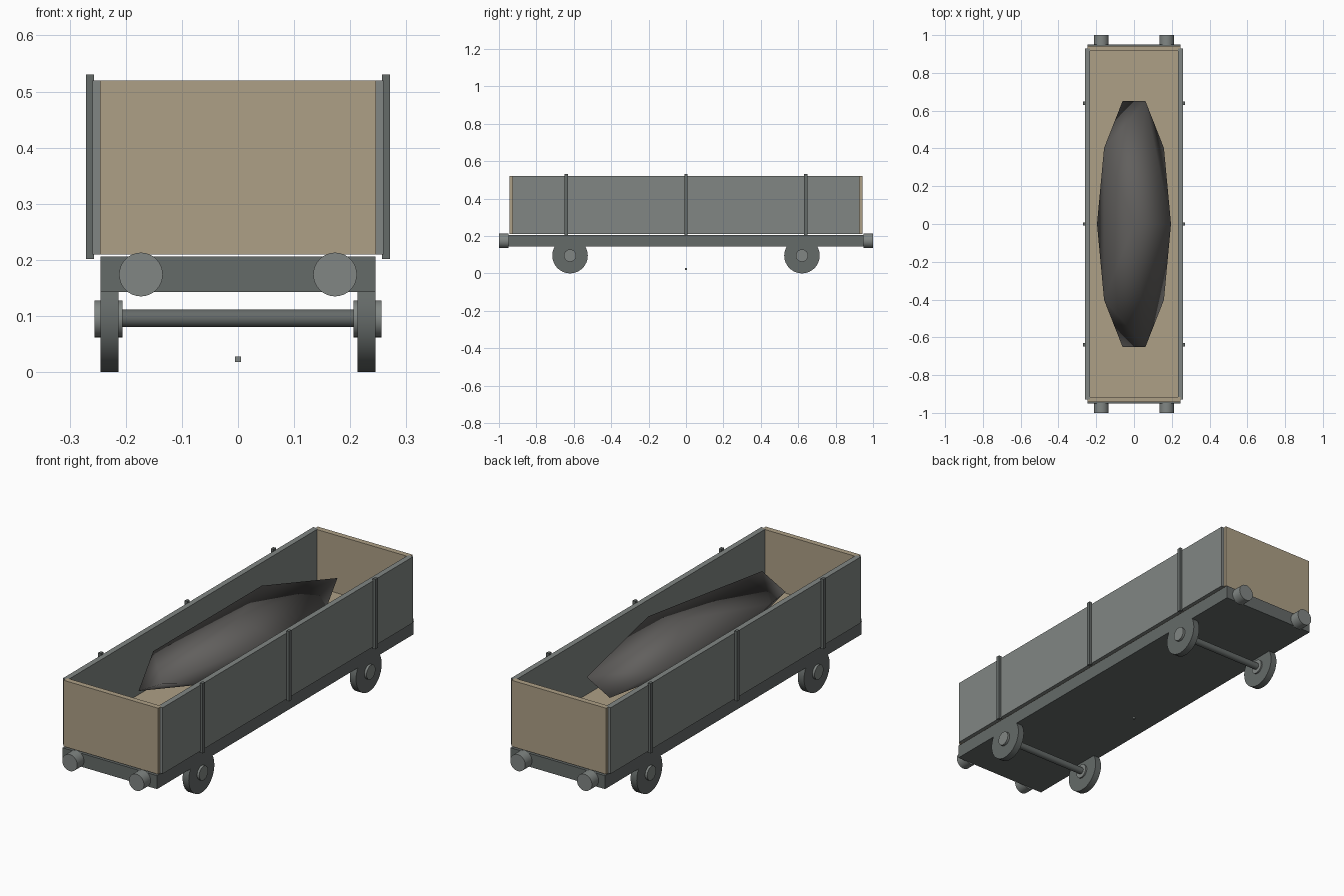
import bpy, math

if "Cube" in bpy.data.objects:
    bpy.data.objects.remove(bpy.data.objects["Cube"])


def material(name, rgb):
    m = bpy.data.materials.new(name)
    m.diffuse_color = (*rgb, 1)
    m.use_nodes = True
    m.node_tree.nodes["Principled BSDF"].inputs["Base Color"].default_value = m.diffuse_color
    return m


TAN = material("wood", (0.42, 0.35, 0.24))
BODY = material("grey_paint", (0.22, 0.24, 0.23))
IRON = material("iron", (0.13, 0.145, 0.14))
COAL = material("coal", (0.12, 0.115, 0.11))


def box(name, x, y, z, mat):
    """Box from (min, max) ranges on each axis."""
    r = (x, y, z)
    bpy.ops.mesh.primitive_cube_add(size=1, location=[(a + b) / 2 for a, b in r])
    o = bpy.context.object
    o.name = name
    o.scale = [abs(b - a) for a, b in r]
    bpy.ops.object.transform_apply(location=False, rotation=False, scale=True)
    o.data.materials.append(mat)
    return o


def rod(name, radius, length, loc, axis, mat):
    """Cylinder lying along x or y."""
    rot = (0, math.pi / 2, 0) if axis == "x" else (math.pi / 2, 0, 0)
    bpy.ops.mesh.primitive_cylinder_add(vertices=32, radius=radius, depth=length,
                                        location=loc, rotation=rot)
    o = bpy.context.object
    o.name = name
    o.data.materials.append(mat)
    bpy.ops.object.shade_smooth_by_angle(angle=math.radians(35))
    return o


# chassis, floor and small centre block
box("chassis", (-0.245, 0.245), (-0.95, 0.95), (0.143, 0.206), IRON)
box("floor", (-0.243, 0.243), (-0.925, 0.925), (0.21, 0.25), TAN)
box("centre_block", (-0.005, 0.005), (-0.005, 0.005), (0.018, 0.028), BODY)

# walls and stakes
for s in (-1, 1):
    box("side_wall", (s * 0.233, s * 0.259), (-0.928, 0.928), (0.21, 0.52), BODY)
    box("end_wall", (-0.246, 0.246), (s * 0.917, s * 0.943), (0.21, 0.52), TAN)
    for y in (-0.64, 0, 0.64):
        box("stake", (s * 0.257, s * 0.271), (y - 0.009, y + 0.009), (0.202, 0.53), IRON)

# running gear and buffers
for y in (-0.62, 0.62):
    rod("axle", 0.016, 0.44, (0, y, 0.096), "x", IRON)
    for s in (-1, 1):
        rod("wheel", 0.095, 0.032, (s * 0.229, y, 0.095), "x", IRON)
        rod("hub", 0.033, 0.05, (s * 0.231, y, 0.095), "x", BODY)
for sy in (-1, 1):
    for sx in (-1, 1):
        rod("buffer", 0.039, 0.052, (sx * 0.173, sy * 0.974, 0.174), "y", BODY)

# load: stretched low-poly ball with smooth shading
bpy.ops.mesh.primitive_ico_sphere_add(subdivisions=1, radius=1, location=(0, 0, 0.44))
load = bpy.context.object
load.name = "load"
load.scale = (0.219, 0.765, 0.073)
bpy.ops.object.transform_apply(location=False, rotation=False, scale=True)
bpy.ops.object.shade_smooth()
load.data.materials.append(COAL)
